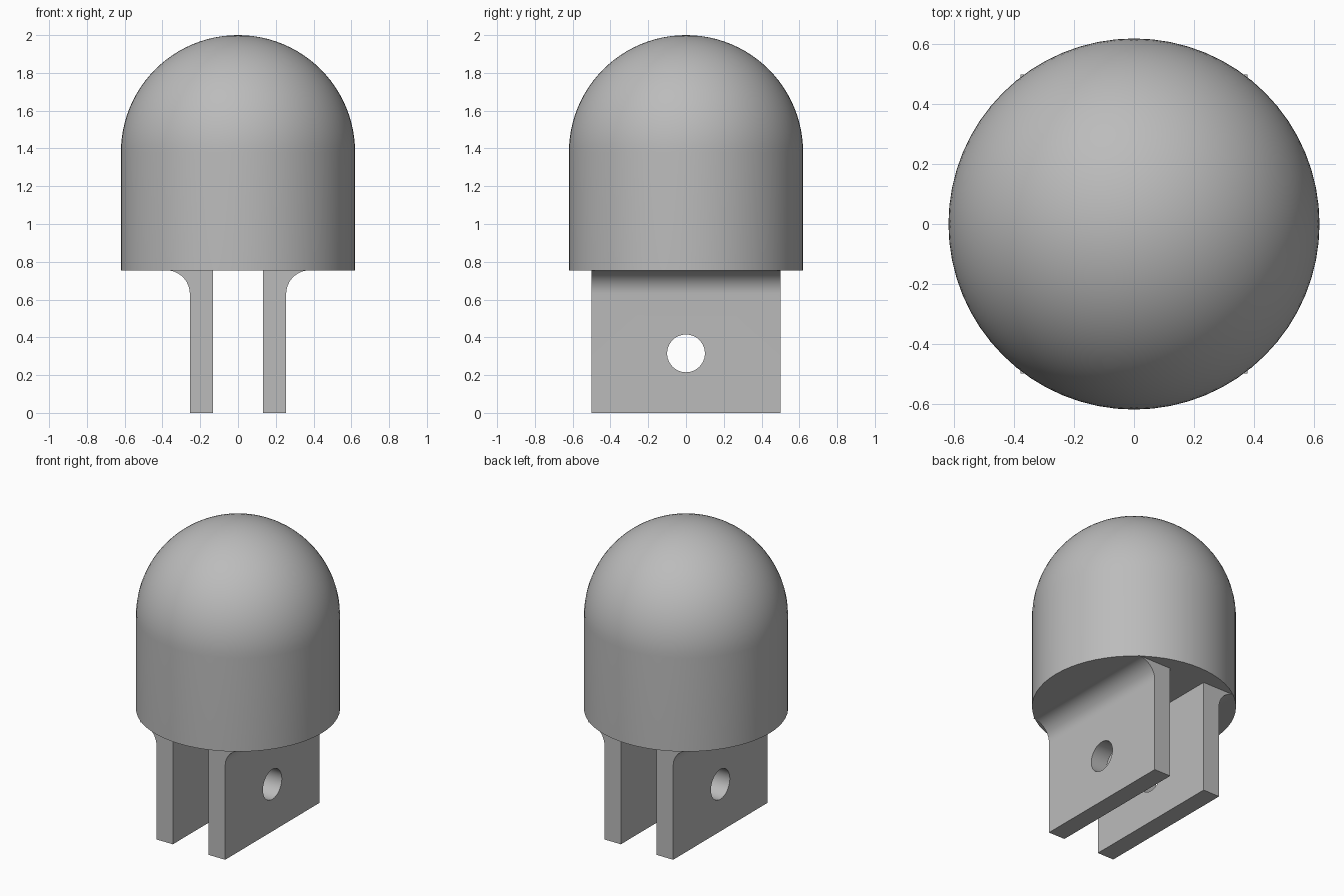
import bpy
import bmesh
from math import sin, cos, pi, radians
from mathutils import Vector

cube = bpy.data.objects.get("Cube")
if cube:
    bpy.data.objects.remove(cube, do_unlink=True)

RADIUS, BASE_Z = 0.62, 0.755
INNER, OUTER, HALF_DEPTH = 0.133, 0.255, 0.5
FILLET = 0.125

grey = bpy.data.materials.new("plain grey")
grey.use_nodes = True
colour = (0.5, 0.5, 0.5, 1)
grey.diffuse_color = colour
grey.node_tree.nodes["Principled BSDF"].inputs["Base Color"].default_value = colour


def make_object(name, bm):
    bmesh.ops.recalc_face_normals(bm, faces=bm.faces)
    mesh = bpy.data.meshes.new(name)
    bm.to_mesh(mesh)
    bm.free()
    mesh.materials.append(grey)
    obj = bpy.data.objects.new(name, mesh)
    bpy.context.collection.objects.link(obj)
    return obj


def smooth(obj):
    bpy.ops.object.select_all(action="DESELECT")
    obj.select_set(True)
    bpy.context.view_layer.objects.active = obj
    bpy.ops.object.shade_smooth_by_angle(angle=radians(30))


# Domed body: half outline revolved about the vertical axis
bm = bmesh.new()
steps = 24
outline = [Vector((0, 0, BASE_Z)), Vector((RADIUS, 0, BASE_Z))]
for i in range(steps + 1):
    a = pi / 2 * i / steps
    outline.append(Vector((RADIUS * cos(a), 0, 2 - RADIUS + RADIUS * sin(a))))
verts = [bm.verts.new(p) for p in outline]
edges = [bm.edges.new(pair) for pair in zip(verts, verts[1:])]
bmesh.ops.spin(bm, geom=verts + edges, cent=(0, 0, 0), axis=(0, 0, 1),
               angle=2 * pi, steps=64)
bmesh.ops.remove_doubles(bm, verts=bm.verts, dist=0.0005)
smooth(make_object("domed_body", bm))


# Clevis lugs: filleted cross-section extruded front to back, with a pin hole
def make_lug(name, side):
    bm = bmesh.new()
    section = [(INNER, BASE_Z), (INNER, 0), (OUTER, 0)]
    for i in range(13):
        a = pi - pi / 2 * i / 12
        section.append((OUTER + FILLET + FILLET * cos(a),
                        BASE_Z - FILLET + FILLET * sin(a)))
    face = bm.faces.new([bm.verts.new((side * x, -HALF_DEPTH, z)) for x, z in section])
    grown = bmesh.ops.extrude_face_region(bm, geom=[face])
    moved = [v for v in grown["geom"] if isinstance(v, bmesh.types.BMVert)]
    bmesh.ops.translate(bm, verts=moved, vec=(0, 2 * HALF_DEPTH, 0))
    lug = make_object(name, bm)

    bpy.ops.mesh.primitive_cylinder_add(vertices=48, radius=0.1, depth=0.5,
                                        location=(side * 0.2, 0, 0.315),
                                        rotation=(0, pi / 2, 0))
    cutter = bpy.context.object
    cutter.name = "pin_hole_cutter"
    cutter.hide_render = True
    cutter.data.materials.append(grey)
    cut = lug.modifiers.new("pin hole", "BOOLEAN")
    cut.object = cutter
    cut.solver = "EXACT"
    bpy.ops.object.select_all(action="DESELECT")
    bpy.context.view_layer.objects.active = lug
    lug.select_set(True)
    bpy.ops.object.modifier_apply(modifier=cut.name)
    bpy.data.objects.remove(cutter, do_unlink=True)
    smooth(lug)


make_lug("left_lug", 1)
make_lug("right_lug", -1)
